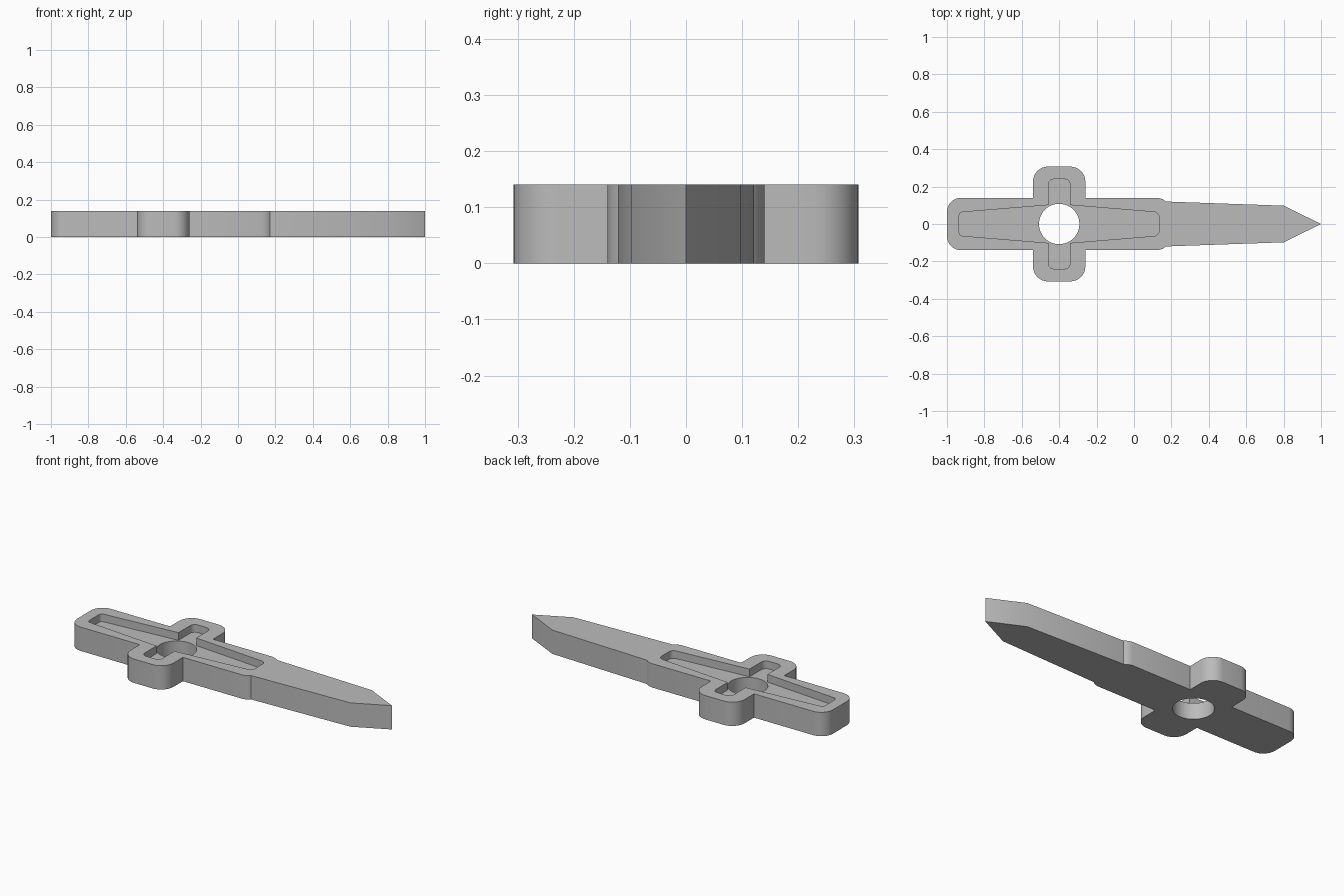
import bpy, bmesh, math
from mathutils import Vector

cube = bpy.data.objects.get("Cube")
if cube:
    bpy.data.objects.remove(cube, do_unlink=True)

THICK = 0.14
FLOOR = 0.095
HUB_X = -0.4

grey = bpy.data.materials.new("plain grey")
grey.use_nodes = True
grey.diffuse_color = (0.5, 0.5, 0.5, 1)
grey.node_tree.nodes["Principled BSDF"].inputs["Base Color"].default_value = (0.5, 0.5, 0.5, 1)


def rounded(corners, steps=8):
    """Outline from (x, y, radius) corners, each rounded by a tangent arc."""
    out = []
    for i, (x, y, r) in enumerate(corners):
        p = Vector((x, y))
        if r == 0:
            out.append(p)
            continue
        a = (Vector(corners[i - 1][:2]) - p).normalized()
        b = (Vector(corners[(i + 1) % len(corners)][:2]) - p).normalized()
        half = a.angle(b) / 2
        centre = p + (a + b).normalized() * (r / math.sin(half))
        start = p + a * (r / math.tan(half)) - centre
        end = p + b * (r / math.tan(half)) - centre
        sweep = start.angle(end)
        for k in range(steps + 1):
            t = k / steps
            out.append(centre + (start * math.sin((1 - t) * sweep)
                                 + end * math.sin(t * sweep)) / math.sin(sweep))
    return out


def mirrored(upper):
    """Close an upper half outline with its reflection across the x axis."""
    return upper + [(x, -y, r) for x, y, r in reversed(upper) if y > 0]


def prism(name, outline, z0, z1):
    bm = bmesh.new()
    face = bm.faces.new([bm.verts.new((p.x, p.y, z0)) for p in outline])
    top = bmesh.ops.extrude_face_region(bm, geom=[face])["geom"]
    bmesh.ops.translate(bm, vec=(0, 0, z1 - z0),
                        verts=[v for v in top if isinstance(v, bmesh.types.BMVert)])
    bmesh.ops.recalc_face_normals(bm, faces=bm.faces)
    mesh = bpy.data.meshes.new(name)
    bm.to_mesh(mesh)
    bm.free()
    obj = bpy.data.objects.new(name, mesh)
    bpy.context.collection.objects.link(obj)
    mesh.materials.append(grey)
    return obj


# Body: rounded grip, cross arms, stepped shoulder, tapered blade and point
body = prism("dagger_body", rounded(mirrored([
    (-1, 0.14, 0.075), (-0.54, 0.14, 0), (-0.54, 0.307, 0.08),
    (-0.26, 0.307, 0.08), (-0.26, 0.14, 0), (0.13, 0.14, 0),
    (0.155, 0.132, 0), (0.17, 0.12, 0), (0.8, 0.098, 0), (1, 0, 0)])), 0, THICK)

# Recesses in the top face and the through hole
cutters = [
    prism("grip_recess", rounded(mirrored([
        (-0.935, 0.062, 0.02), (HUB_X, 0.106, 0), (0.135, 0.062, 0.03)])), FLOOR, 0.3),
    prism("arm_recess", rounded(mirrored([
        (HUB_X - 0.058, 0.24, 0.03), (HUB_X + 0.058, 0.24, 0.03)])), FLOOR, 0.3),
    prism("hub_hole", [Vector((HUB_X + 0.108 * math.cos(a), 0.108 * math.sin(a)))
                       for a in (math.tau * k / 48 for k in range(48))], -0.1, 0.4),
]

bpy.ops.object.select_all(action='DESELECT')
bpy.context.view_layer.objects.active = body
body.select_set(True)
for cutter in cutters:
    cutter.hide_render = True
    cut = body.modifiers.new(cutter.name, 'BOOLEAN')
    cut.operation = 'DIFFERENCE'
    cut.solver = 'EXACT'
    cut.object = cutter
    bpy.ops.object.modifier_apply(modifier=cut.name)
    bpy.data.objects.remove(cutter, do_unlink=True)

bpy.ops.object.shade_smooth_by_angle(angle=math.radians(25))
